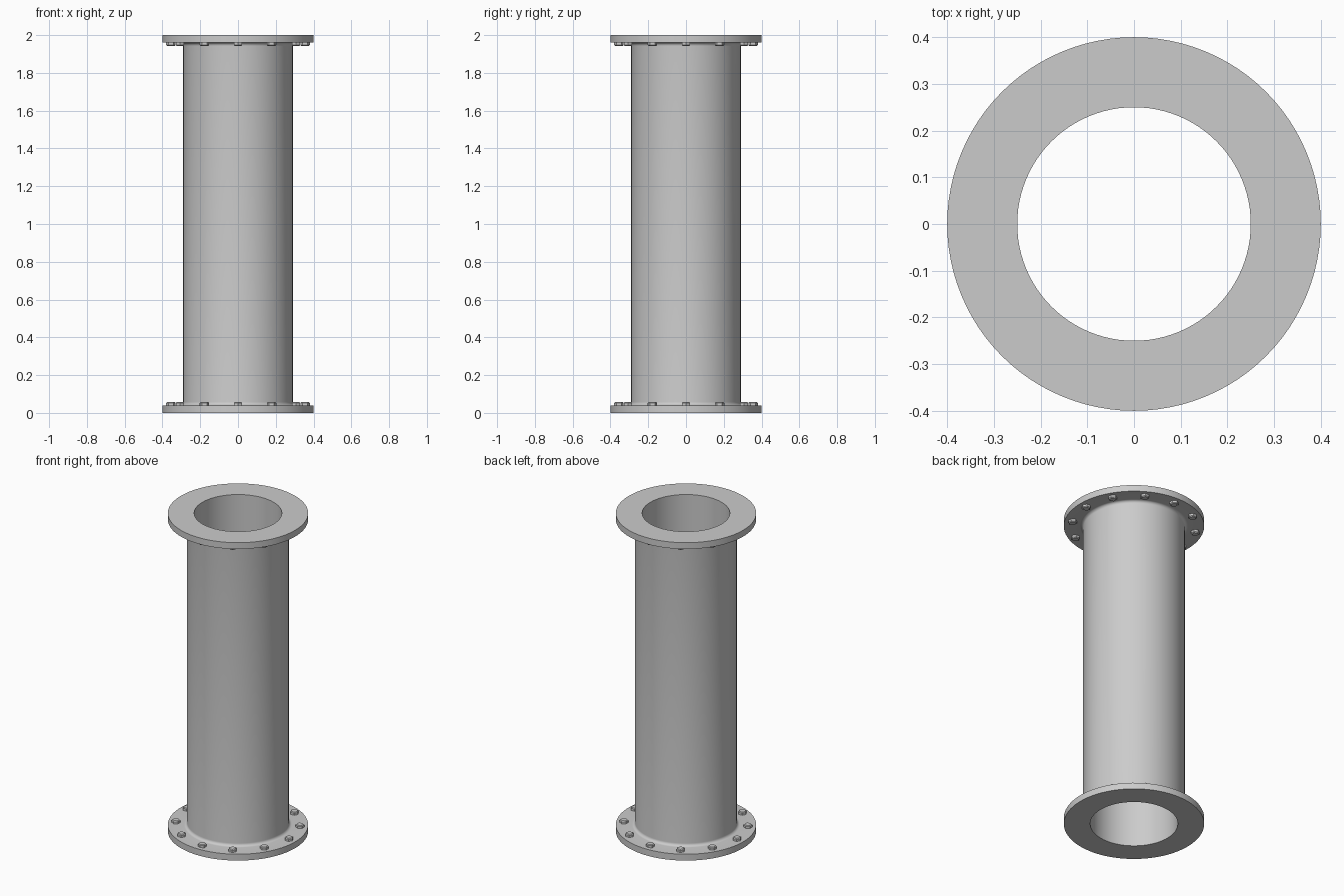
import bpy, bmesh
from math import sin, cos, pi, tau

if "Cube" in bpy.data.objects:
    bpy.data.objects.remove(bpy.data.objects["Cube"])

HEIGHT, BORE, WALL, RIM, THICK, FILLET = 2.0, 0.25, 0.29, 0.40, 0.04, 0.018
SEGMENTS = 96


def add_object(name, bm, angle=0.6):
    bmesh.ops.recalc_face_normals(bm, faces=bm.faces)
    mesh = bpy.data.meshes.new(name)
    bm.to_mesh(mesh)
    bm.free()
    obj = bpy.data.objects.new(name, mesh)
    bpy.context.collection.objects.link(obj)
    bpy.ops.object.select_all(action='DESELECT')
    obj.select_set(True)
    bpy.context.view_layer.objects.active = obj
    bpy.ops.object.shade_smooth_by_angle(angle=angle)
    return obj


def lathe(name, profile):
    """Revolve a closed (radius, z) profile around the z axis."""
    bm = bmesh.new()
    rings = [[bm.verts.new((r * cos(tau * i / SEGMENTS), r * sin(tau * i / SEGMENTS), z))
              for i in range(SEGMENTS)] for r, z in profile]
    for a, b in zip(rings, rings[1:] + rings[:1]):
        for i in range(SEGMENTS):
            j = (i + 1) % SEGMENTS
            bm.faces.new((a[i], a[j], b[j], b[i]))
    return add_object(name, bm, 0.7)


# Flanged pipe: lower half of the profile with a fillet, mirrored for the top
lower = [(BORE, 0), (RIM, 0), (RIM, THICK)]
for k in range(7):
    t = pi / 2 * k / 6
    lower.append((WALL + FILLET * (1 - sin(t)), THICK + FILLET * (1 - cos(t))))
upper = [(r, HEIGHT - z) for r, z in reversed(lower)]
lathe("flanged_pipe", lower + upper)

# Hex bolt head with a chamfered top
bm = bmesh.new()
levels = [(0.025, 0.0), (0.025, 0.013), (0.020, 0.018)]
rings = [[bm.verts.new((r * cos(tau * i / 6), r * sin(tau * i / 6), z))
          for i in range(6)] for r, z in levels]
for a, b in zip(rings, rings[1:]):
    for i in range(6):
        j = (i + 1) % 6
        bm.faces.new((a[i], a[j], b[j], b[i]))
bm.faces.new(rings[0][::-1])
bm.faces.new(rings[-1])
first = add_object("bolt_head", bm, 0.3)
bolt_mesh = first.data
bpy.data.objects.remove(first)

# Twelve bolts on the inner face of each flange
for end, z, flip in (("bottom", THICK, 0), ("top", HEIGHT - THICK, pi)):
    for i in range(12):
        a = tau * i / 12
        bolt = bpy.data.objects.new(f"{end}_bolt_{i + 1}", bolt_mesh)
        bolt.location = (0.355 * cos(a), 0.355 * sin(a), z)
        bolt.rotation_euler = (flip, 0, a)
        bpy.context.collection.objects.link(bolt)
